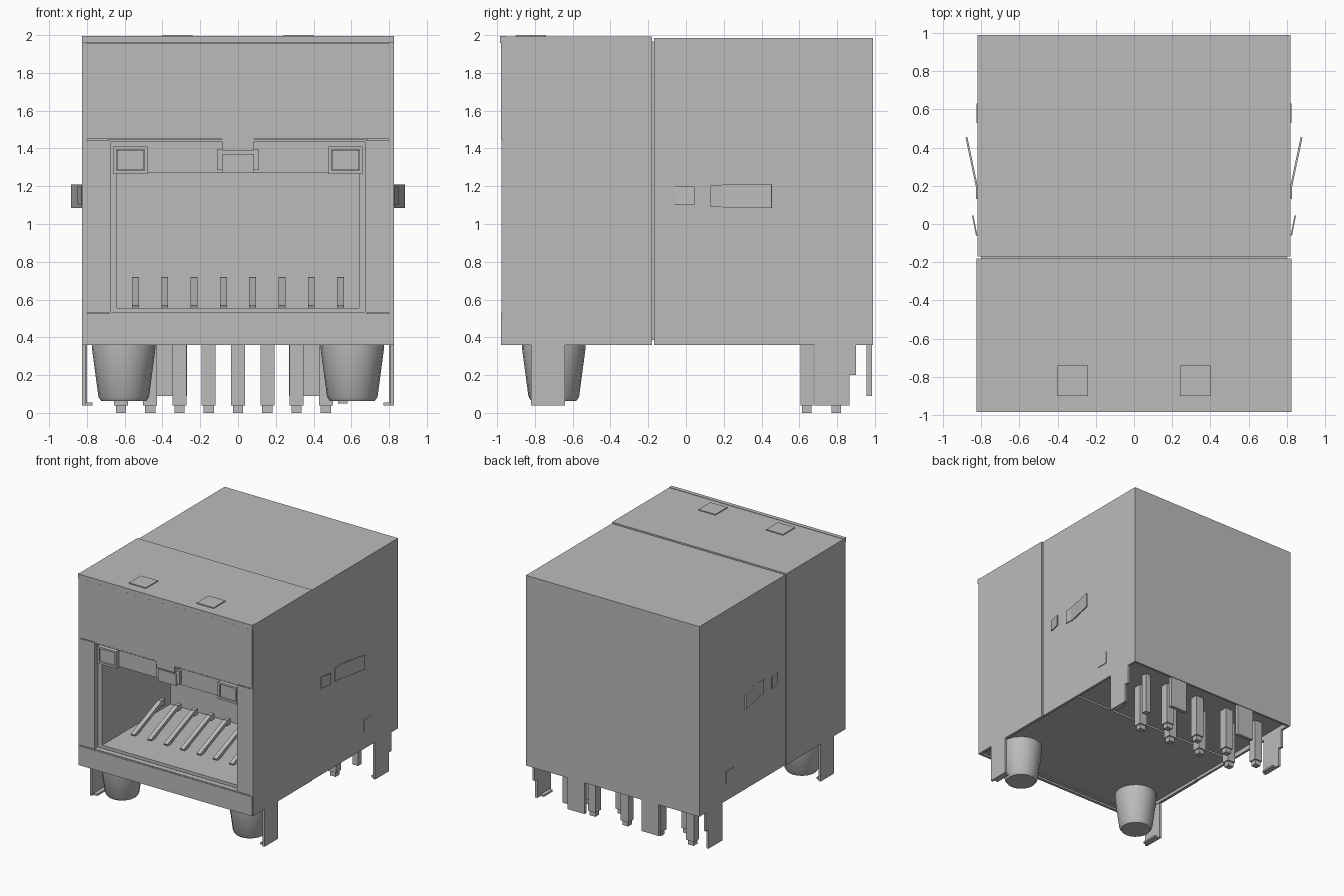
import bpy, bmesh, math
from mathutils import Vector, Matrix

grey = bpy.data.materials.new("metal_grey")
grey.diffuse_color = (0.5, 0.5, 0.5, 1)


def finish(bm, name, smooth=False):
    me = bpy.data.meshes.new(name)
    bmesh.ops.recalc_face_normals(bm, faces=bm.faces[:])
    bm.to_mesh(me)
    bm.free()
    me.materials.append(grey)
    ob = bpy.data.objects.new(name, me)
    bpy.context.collection.objects.link(ob)
    if smooth:
        bpy.context.view_layer.objects.active = ob
        ob.select_set(True)
        bpy.ops.object.shade_smooth_by_angle(angle=math.radians(35))
        ob.select_set(False)
    return ob


def boxes(name, *specs):
    """One object from boxes given as (x0, x1, y0, y1, z0, z1)."""
    bm = bmesh.new()
    for x0, x1, y0, y1, z0, z1 in specs:
        m = Matrix.Translation(((x0 + x1) / 2, (y0 + y1) / 2, (z0 + z1) / 2))
        m = m @ Matrix.Diagonal((abs(x1 - x0), y1 - y0, z1 - z0, 1))
        bmesh.ops.create_cube(bm, size=1, matrix=m)
    return finish(bm, name)


def bar(name, p, q, w, h):
    """Straight bar from p to q; w is its width along x (or y), h the other."""
    p, q = Vector(p), Vector(q)
    d = q - p
    side = Vector((1, 0, 0)) if abs(d.x) < 1e-6 else Vector((0, 0, 1))
    up = d.normalized().cross(side)
    rot = Matrix((side, up, d.normalized())).transposed().to_4x4()
    bm = bmesh.new()
    bmesh.ops.create_cube(bm, size=1, matrix=Matrix.Translation((p + q) / 2) @ rot
                          @ Matrix.Diagonal((w, h, d.length, 1)))
    return finish(bm, name)


def lathe(name, cx, cy, profile, sides=20):
    bm = bmesh.new()
    rings = [[bm.verts.new((cx + r * math.cos(2 * math.pi * i / sides),
                            cy + r * math.sin(2 * math.pi * i / sides), z))
              for i in range(sides)] for r, z in profile]
    for a, b in zip(rings, rings[1:]):
        for i in range(sides):
            j = (i + 1) % sides
            bm.faces.new((a[i], a[j], b[j], b[i]))
    bm.faces.new(rings[0])
    bm.faces.new(rings[-1])
    return finish(bm, name, True)


# Sheet metal shield: rear cover and slightly larger front cover
boxes("rear_shield",
      (-.82, .82, -.17, .99, 1.965, 1.985), (-.82, .82, .97, .99, .36, 1.98),
      (-.82, -.80, -.17, .99, .36, 1.98), (.80, .82, -.17, .99, .36, 1.98))
boxes("front_shield",
      (-.825, .825, -.975, -.18, 1.965, 1.992),
      (-.825, -.80, -.975, -.18, .36, 1.99), (.80, .825, -.975, -.18, .36, 1.99))
boxes("front_plate",
      (-.82, .82, -.98, -.955, 1.45, 1.955), (-.82, .82, -.98, -.955, .36, .525),
      (-.82, -.68, -.976, -.955, .532, 1.442), (.68, .82, -.976, -.955, .532, 1.442))
boxes("front_top_lip", (-.825, .825, -.985, -.95, 1.958, 1.995))
boxes("window_edges",
      (-.68, .68, -.976, -.93, .525, .535), (-.68, .68, -.976, -.93, 1.437, 1.447),
      (-.685, -.672, -.976, -.93, .53, 1.44), (.672, .685, -.976, -.93, .53, 1.44))

# Plastic housing around the plug cavity
boxes("housing",
      (-.80, .80, -.92, .20, .385, .555),     # floor
      (-.80, .80, -.92, .20, 1.27, 1.965),    # ceiling
      (-.80, -.64, -.92, .20, .55, 1.28),     # left wall
      (.64, .80, -.92, .20, .55, 1.28),       # right wall
      (-.80, .80, 0, .22, .385, 1.965),       # cavity back
      (-.80, .80, .22, .97, .40, 1.965),      # rear block
      (-.80, .80, -.955, -.92, .375, .52),    # lower front rail
      (-.80, .80, -.955, -.92, 1.45, 1.96),
      (-.80, -.685, -.955, -.92, .51, 1.46),
      (.685, .80, -.955, -.92, .51, 1.46))

# Latch clip at the top of the opening
boxes("latch_clip",
      (-.085, .085, -.978, -.92, 1.39, 1.45), (-.11, .11, -.95, -.90, 1.285, 1.395),
      (-.085, .085, -.96, -.90, 1.27, 1.37))

for s, side in ((-1, "left"), (1, "right")):
    # Indicator lamp: frame with a lamp face set in it
    a, b = s * .48, s * .66
    boxes(side + "_lamp_frame",
          (a, b, -.96, -.90, 1.395, 1.41), (a, b, -.96, -.90, 1.265, 1.283),
          (a, a + s * .016, -.96, -.90, 1.265, 1.41), (b - s * .016, b, -.96, -.90, 1.265, 1.41))
    boxes(side + "_lamp", (a + s * .02, b - s * .02, -.95, -.90, 1.287, 1.391))

    # Side contact springs and the stamped plate
    bar(side + "_long_spring", (s * .822, .19, 1.147), (s * .878, .455, 1.147), .125, .01)
    bar(side + "_short_spring", (s * .824, -.06, 1.15), (s * .845, .045, 1.15), .095, .008)
    boxes(side + "_spring_root", (s * .81, s * .828, .13, .20, 1.09, 1.205))
    boxes(side + "_stamped_plate", (s * .81, s * .826, .53, .63, .50, .61))

    # Shield legs with inward feet, and the rear tab
    boxes(side + "_front_leg", (s * .805, s * .825, -.82, -.64, .04, .37),
          (s * .77, s * .825, -.80, -.66, .04, .055))
    boxes(side + "_rear_leg", (s * .80, s * .82, .68, .865, .04, .37),
          (s * .80, s * .82, .86, .90, .20, .37),
          (s * .77, s * .82, .70, .82, .04, .055))
    boxes(side + "_back_tab", (s * .27, s * .43, .955, .985, .09, .37))

    # Tapered mounting peg with four crush ribs
    lathe(side + "_peg", s * .605, -.70,
          [(.168, .40), (.168, .34), (.134, .085), (.118, .062)])
    for k in range(4):
        t = math.pi / 4 + k * math.pi / 2
        c, n = math.cos(t), math.sin(t)
        bar(side + "_peg_rib", (s * .605 + .155 * c, -.70 + .155 * n, .36),
            (s * .605 + .149 * c, -.70 + .149 * n, .215), .02, .02)

    # Raised contact pad on the top
    boxes(side + "_top_pad", (s * .24, s * .40, -.90, -.74, 1.98, 2.0))

# Sprung contacts inside the cavity
for k in range(8):
    x = -.5425 + .155 * k
    bar("contact", (x, -.64, .555), (x, -.27, .705), .036, .03)
    boxes("contact_tip", (x - .018, x + .018, -.28, -.235, .67, .72))

# Solder pins in two staggered rows
for k in range(8):
    x, y = -.62 + .155 * k, (.795, .64)[k % 2]
    boxes("solder_pin", (x - .037, x + .037, y - .035, y + .035, .04, .41),
          (x - .027, x + .027, y - .025, y + .025, 0, .05))
boxes("lamp_pin", (.53, .58, .79, .84, .05, .41))
